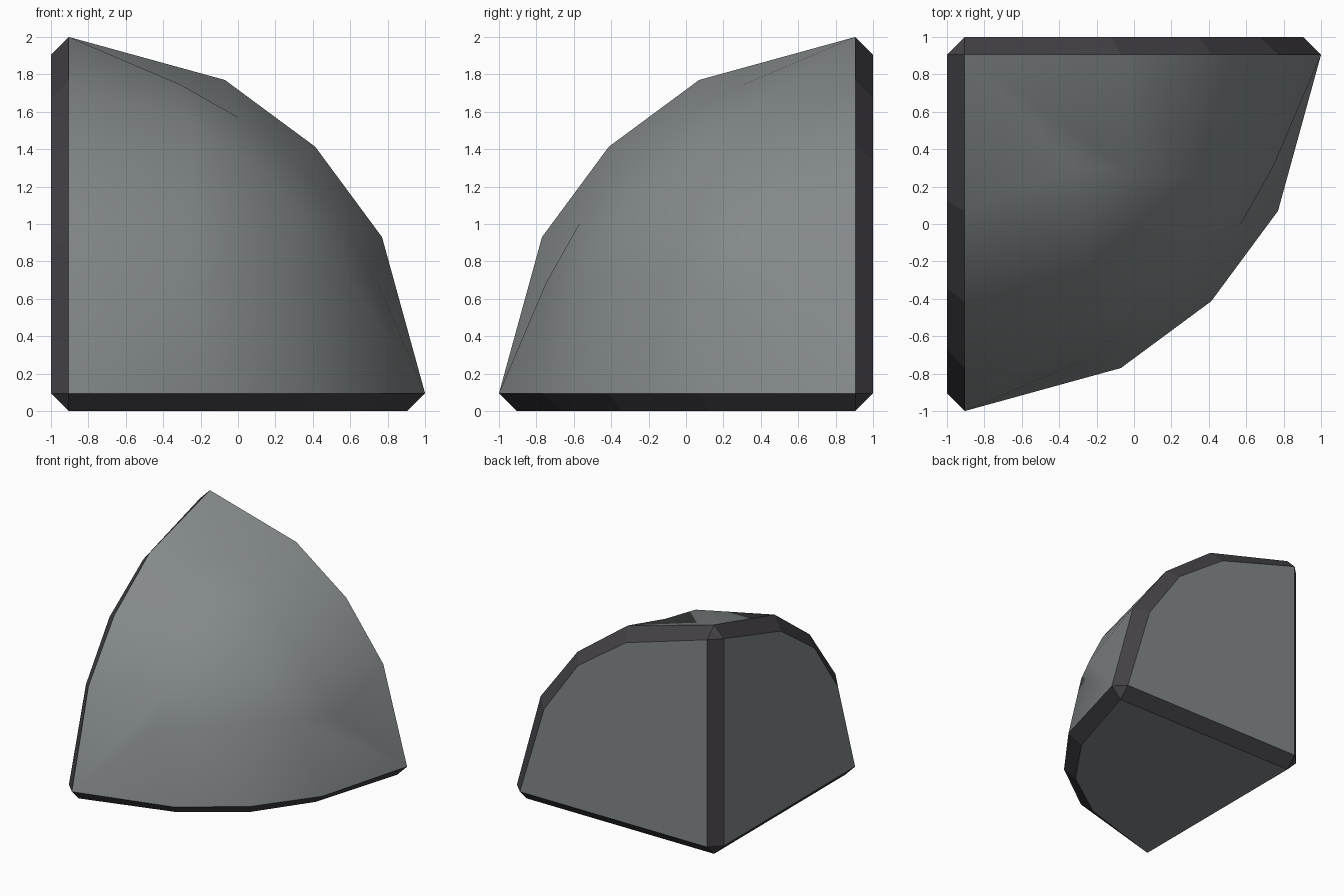
import bpy, bmesh
from mathutils import Vector

if "Cube" in bpy.data.objects:
    bpy.data.objects.remove(bpy.data.objects["Cube"])

B = 0.095          # chamfer size
R = 2.0            # dome radius, measured from the hidden square corner
N = 4              # segments along each arc


def material(name, rgb):
    m = bpy.data.materials.new(name)
    m.diffuse_color = (*rgb, 1.0)
    m.use_nodes = True
    m.node_tree.nodes["Principled BSDF"].inputs["Base Color"].default_value = m.diffuse_color
    return m


bm = bmesh.new()


def turn(p, k):
    """Cycle the axes k times: the block is the same on all three sides."""
    return tuple(p[(i - k) % 3] for i in range(3))


def face(points, mat, smooth=False):
    # points are offsets from the square corner at (-1, 1, 0)
    vs = [bm.verts.new((-1 + p[0], 1 - p[1], p[2])) for p in points]
    f = bm.faces.new(vs)
    f.material_index = mat
    f.smooth = smooth


def dome_point(i, j):
    """Point on the inner dome patch, by triangular grid position."""
    k = N - i - j
    a, b = 1.75, 0.69
    p = Vector((a * i + b * (j + k), a * j + b * (i + k), a * k + b * (i + j)))
    return tuple(p.normalized() * R)


# Arc of the dome rim and of the flat side, in the plane of one side
rim2d = [(B, 2.0), (0.93, 1.77), (1.413, 1.413), (1.77, 0.93), (2.0, B)]
flat2d = [(B, 2 - B), (0.88, 1.67), (1.345, 1.345), (1.67, 0.88), (2 - B, B)]

for k in range(3):
    rim = [(x, B, z) for x, z in rim2d]
    flat = [(x, 0, z) for x, z in flat2d]
    ring = [dome_point(i, 0) for i in range(N + 1)]
    # Flat side
    face([turn(p, k) for p in flat + [(B, 0, B)]], 0)
    for i in range(N):
        # Curved chamfer and outer band of the dome
        face([turn(p, k) for p in (rim[i], rim[i + 1], flat[i + 1], flat[i])], 1)
        face([turn(p, k) for p in (rim[i], rim[i + 1], ring[i + 1], ring[i])], 0, True)
    # Straight chamfer between two flat sides, and its end triangle
    face([turn(p, k) for p in ((B, 0, B), (0, B, B), (0, B, 2 - B), (B, 0, 2 - B))], 1)
    face([turn(p, k) for p in ((B, B, 2.0), (B, 0, 2 - B), (0, B, 2 - B))], 1)

# Small triangle at the square corner
face([(B, B, 0), (B, 0, B), (0, B, B)], 1)

# Inner dome patch
for i in range(N):
    for j in range(N - i):
        face([dome_point(i, j), dome_point(i + 1, j), dome_point(i, j + 1)], 0, True)
        if i + j < N - 1:
            face([dome_point(i + 1, j), dome_point(i + 1, j + 1),
                  dome_point(i, j + 1)], 0, True)

bmesh.ops.remove_doubles(bm, verts=bm.verts, dist=0.0005)
bmesh.ops.recalc_face_normals(bm, faces=bm.faces)
# Keep the dome rim crisp
for e in bm.edges:
    e.smooth = all(f.smooth for f in e.link_faces)

mesh = bpy.data.meshes.new("rounded_corner_block")
bm.to_mesh(mesh)
bm.free()
mesh.materials.append(material("grey_panel", (0.23, 0.25, 0.255)))
mesh.materials.append(material("dark_trim", (0.058, 0.054, 0.064)))
obj = bpy.data.objects.new("rounded_corner_block", mesh)
bpy.context.collection.objects.link(obj)
